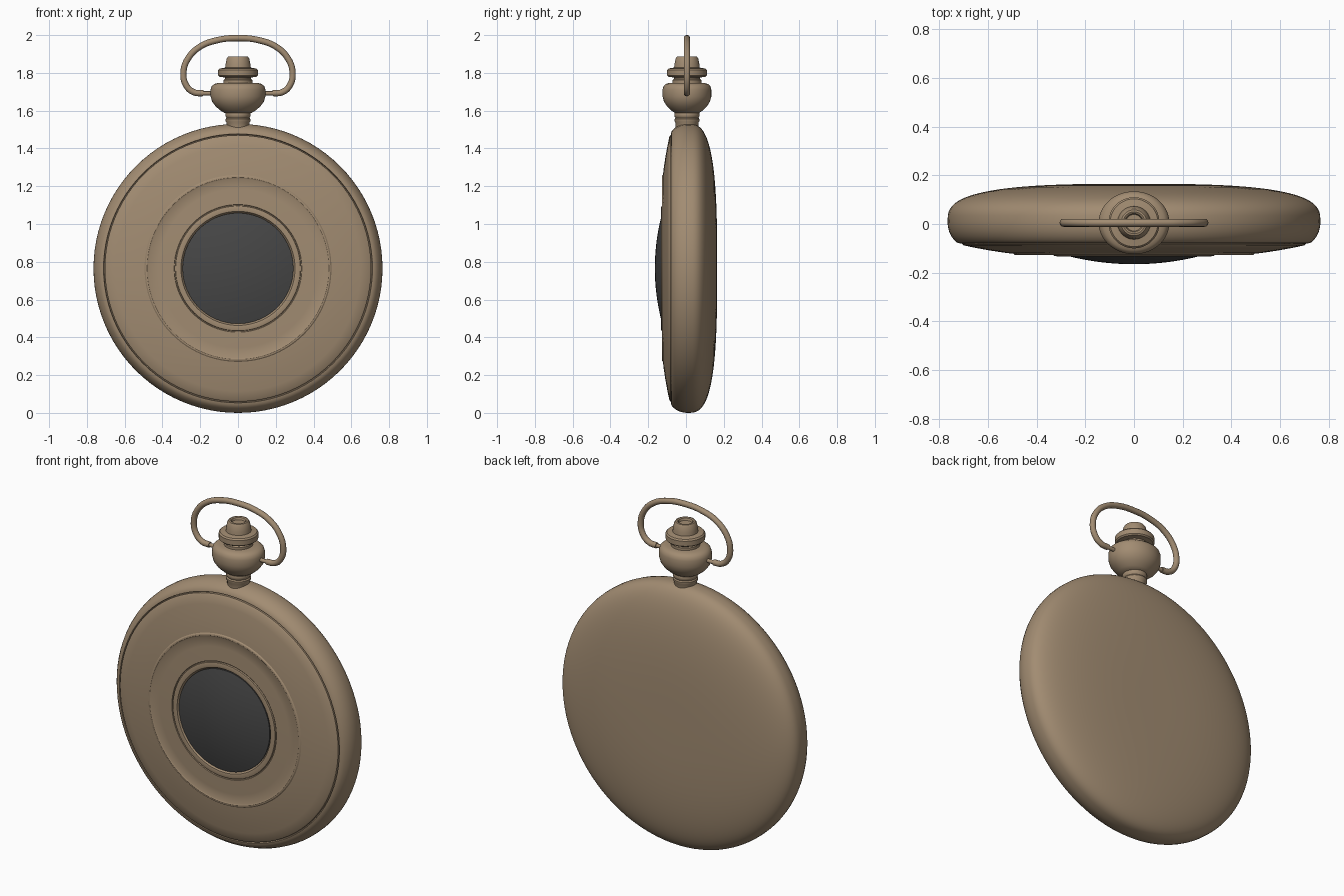
import bpy, bmesh, math
from mathutils import Matrix, Vector

if "Cube" in bpy.data.objects:
    bpy.data.objects.remove(bpy.data.objects["Cube"])


def material(name, color):
    m = bpy.data.materials.new(name)
    m.diffuse_color = (*color, 1)
    m.use_nodes = True
    m.node_tree.nodes["Principled BSDF"].inputs["Base Color"].default_value = m.diffuse_color
    return m


BRONZE = material("antique bronze", (0.36, 0.262, 0.168))
DARK = material("dark glass", (0.062, 0.062, 0.062))
CZ = 0.765   # height of the case centre
PY = 0.005   # depth position of the pendant


def lathe(name, profile, mat, axis="z", loop=False, segs=96, angle=32, scale_y=1.0):
    """Spin (radius, position) points around the z axis or the case's y axis."""
    bm = bmesh.new()
    rings = []
    for r, p in profile:
        ring = []
        for i in range(segs):
            a = 2 * math.pi * i / segs
            c, s = r * math.cos(a), r * math.sin(a)
            co = (c, p, CZ + s) if axis == "y" else (c, PY + s * scale_y, p)
            ring.append(bm.verts.new(co))
        rings.append(ring)
    pairs = list(zip(rings, rings[1:]))
    if loop:
        pairs.append((rings[-1], rings[0]))
    for a, b in pairs:
        for i in range(segs):
            j = (i + 1) % segs
            bm.faces.new((a[i], a[j], b[j], b[i]))
    bmesh.ops.remove_doubles(bm, verts=bm.verts, dist=1e-5)
    bmesh.ops.recalc_face_normals(bm, faces=bm.faces)
    me = bpy.data.meshes.new(name)
    bm.to_mesh(me)
    bm.free()
    me.materials.append(mat)
    me.shade_smooth()
    me.set_sharp_from_angle(angle=math.radians(angle))
    ob = bpy.data.objects.new(name, me)
    bpy.context.collection.objects.link(ob)
    return ob


# Case: domed back, rounded rim, recessed seat for the lid
back = []
for i in range(25):
    t = math.pi / 2 * (1 - i / 24)
    back.append((0.765 * max(math.cos(t), 0) ** (2 / 3) if i else 0,
                 0.01 + 0.155 * math.sin(t) ** (2 / 3)))
rim = [(0.764, -0.008), (0.759, -0.03), (0.75, -0.05), (0.738, -0.066),
       (0.725, -0.077), (0.712, -0.08), (0.709, -0.065), (0, -0.06)]
lathe("case", back + rim, BRONZE, "y")

# Front lid with raised ring, bezel groove and window opening
lathe("front_lid", [
    (0.705, -0.062), (0.705, -0.082), (0.698, -0.088), (0.65, -0.098),
    (0.59, -0.109), (0.53, -0.118), (0.495, -0.122), (0.489, -0.127),
    (0.481, -0.128), (0.474, -0.124), (0.42, -0.126), (0.338, -0.128),
    (0.336, -0.122), (0.332, -0.122), (0.33, -0.130), (0.315, -0.133),
    (0.302, -0.131), (0.298, -0.122), (0.285, -0.11), (0.285, -0.062)],
    BRONZE, "y", loop=True)

# Domed window
dome = [(0.293 * (1 - i / 12), -0.126 - 0.039 * (1 - (1 - i / 12) ** 2)) for i in range(13)]
lathe("window", [(0, -0.112), (0.293, -0.112)] + dome, DARK, "y")

# Neck between case and pendant
lathe("neck", [(0, 1.50), (0.06, 1.50), (0.06, 1.535), (0.066, 1.545), (0.066, 1.555),
               (0.061, 1.562), (0.066, 1.57), (0.067, 1.58), (0.062, 1.60), (0, 1.60)],
      BRONZE, segs=48)

# Pendant ball, slightly flattened front to back
lathe("pendant", [(0, 1.585), (0.07, 1.587), (0.092, 1.6), (0.118, 1.622), (0.137, 1.648),
                  (0.145, 1.675), (0.145, 1.712), (0.139, 1.73), (0.126, 1.741),
                  (0.105, 1.747), (0, 1.75)], BRONZE, segs=64, scale_y=0.89)

# Winding crown: stem, flange and hollowed cap
lathe("crown", [(0, 1.735), (0.077, 1.735), (0.077, 1.762), (0.068, 1.768), (0.07, 1.776),
                (0.098, 1.779), (0.105, 1.786), (0.105, 1.815), (0.098, 1.823),
                (0.068, 1.828), (0.066, 1.845), (0.06, 1.875), (0.053, 1.886),
                (0.045, 1.888), (0.038, 1.884), (0.034, 1.872), (0, 1.87)],
      BRONZE, segs=48)

# Bow: oval wire loop, mirrored from one side
half = [(0.185, 1.692), (0.235, 1.698), (0.275, 1.735), (0.289, 1.8), (0.267, 1.872),
        (0.205, 1.936), (0.11, 1.973)]
path = [(-x, z) for x, z in half] + [(0, 1.984)] + half[::-1]
cu = bpy.data.curves.new("bow", "CURVE")
cu.dimensions = "3D"
cu.bevel_depth = 0.0165
cu.bevel_resolution = 4
cu.resolution_u = 8
cu.use_fill_caps = True
sp = cu.splines.new("BEZIER")
sp.bezier_points.add(len(path) - 1)
for bp, (x, z) in zip(sp.bezier_points, path):
    bp.co = (x, PY, z)
    bp.handle_left_type = bp.handle_right_type = "AUTO"
cu.materials.append(BRONZE)
bow = bpy.data.objects.new("bow", cu)
bpy.context.collection.objects.link(bow)
bpy.context.view_layer.objects.active = bow
bow.select_set(True)
bpy.ops.object.convert(target="MESH")
bow = bpy.context.view_layer.objects.active
bow.data.shade_smooth()
bow.data.set_sharp_from_angle(angle=math.radians(40))

# Hinge pins joining the bow to the pendant
for side, label in ((-1, "left"), (1, "right")):
    bm = bmesh.new()
    turn = Matrix.Translation(Vector((side * 0.155, PY, 1.692))) @ Matrix.Rotation(math.pi / 2, 4, "Y")
    bmesh.ops.create_cone(bm, cap_ends=True, segments=16, radius1=0.011, radius2=0.011,
                          depth=0.08, matrix=turn)
    me = bpy.data.meshes.new(label + "_bow_pin")
    bm.to_mesh(me)
    bm.free()
    me.materials.append(BRONZE)
    me.shade_smooth()
    me.set_sharp_from_angle(angle=math.radians(40))
    bpy.context.collection.objects.link(bpy.data.objects.new(label + "_bow_pin", me))
